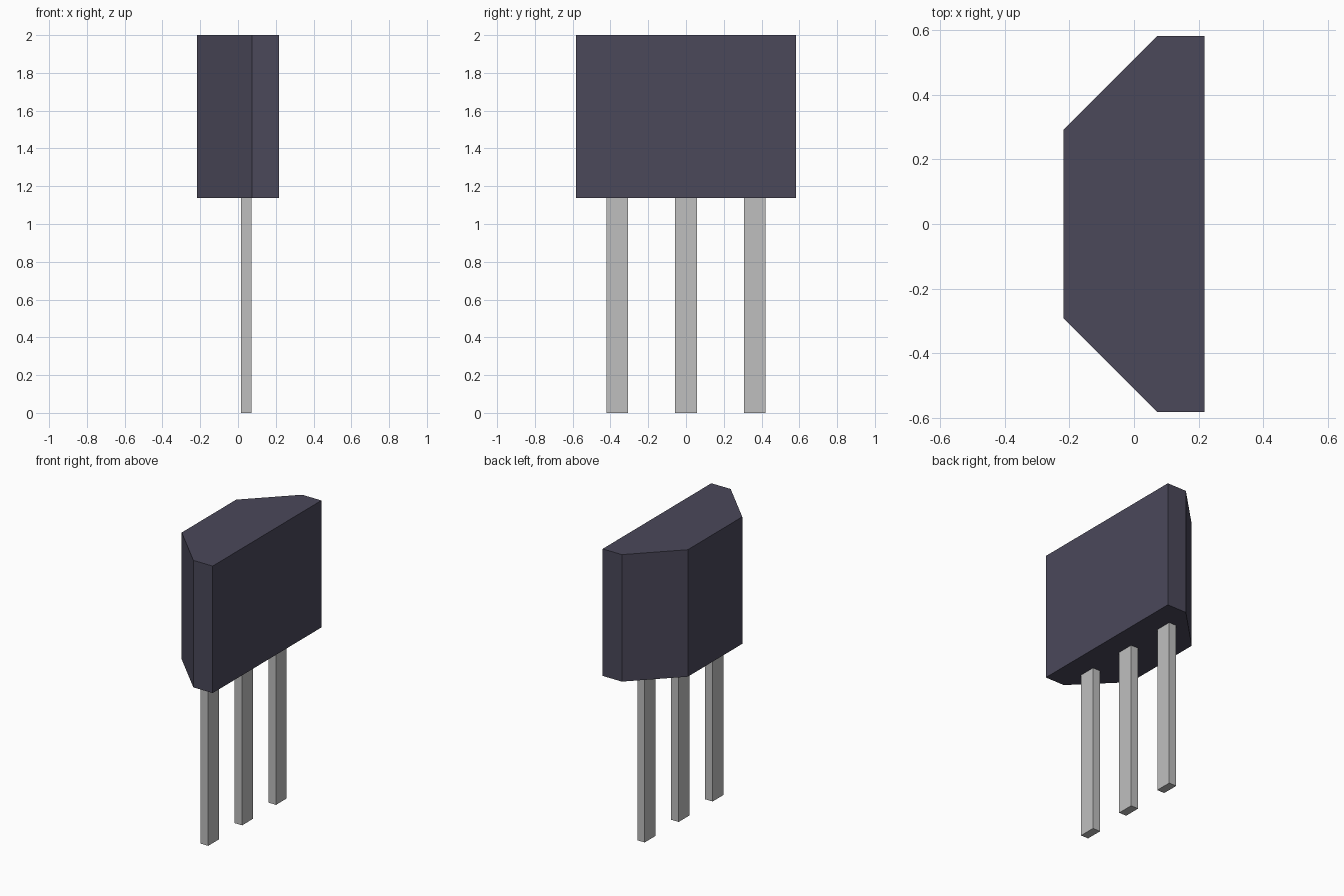
import bpy
import bmesh

cube = bpy.data.objects.get("Cube")
if cube:
    bpy.data.objects.remove(cube, do_unlink=True)


def make_material(name, color):
    mat = bpy.data.materials.new(name)
    mat.use_nodes = True
    mat.diffuse_color = (*color, 1)
    mat.node_tree.nodes["Principled BSDF"].inputs["Base Color"].default_value = (*color, 1)
    return mat


def prism(name, outline, z0, z1, mat):
    """Extrude a counter-clockwise xy outline from z0 up to z1."""
    bm = bmesh.new()
    base = bm.faces.new([bm.verts.new((x, y, z0)) for x, y in outline])
    top = bmesh.ops.extrude_face_region(bm, geom=[base], use_keep_orig=True)["geom"]
    for v in top:
        if isinstance(v, bmesh.types.BMVert):
            v.co.z = z1
    bmesh.ops.recalc_face_normals(bm, faces=bm.faces)
    mesh = bpy.data.meshes.new(name)
    bm.to_mesh(mesh)
    bm.free()
    mesh.materials.append(mat)
    obj = bpy.data.objects.new(name, mesh)
    bpy.context.collection.objects.link(obj)
    return obj


plastic = make_material("dark plastic", (0.069, 0.065, 0.102))
metal = make_material("grey metal", (0.52, 0.52, 0.52))

# Package body: flat on +x, chamfered corners on -x
half = [(0.218, 0.583), (0.073, 0.583), (-0.218, 0.292)]
outline = half + [(x, -y) for x, y in reversed(half)]
prism("package_body", outline, 1.138, 2.0, plastic)

# Three rectangular leads below the body
X0, X1, HALF_WIDTH, PITCH = 0.015, 0.071, 0.057, 0.364
for label, i in (("front", -1), ("middle", 0), ("back", 1)):
    y0, y1 = i * PITCH - HALF_WIDTH, i * PITCH + HALF_WIDTH
    prism(f"{label}_lead", [(X0, y0), (X1, y0), (X1, y1), (X0, y1)], 0.0, 1.14, metal)
